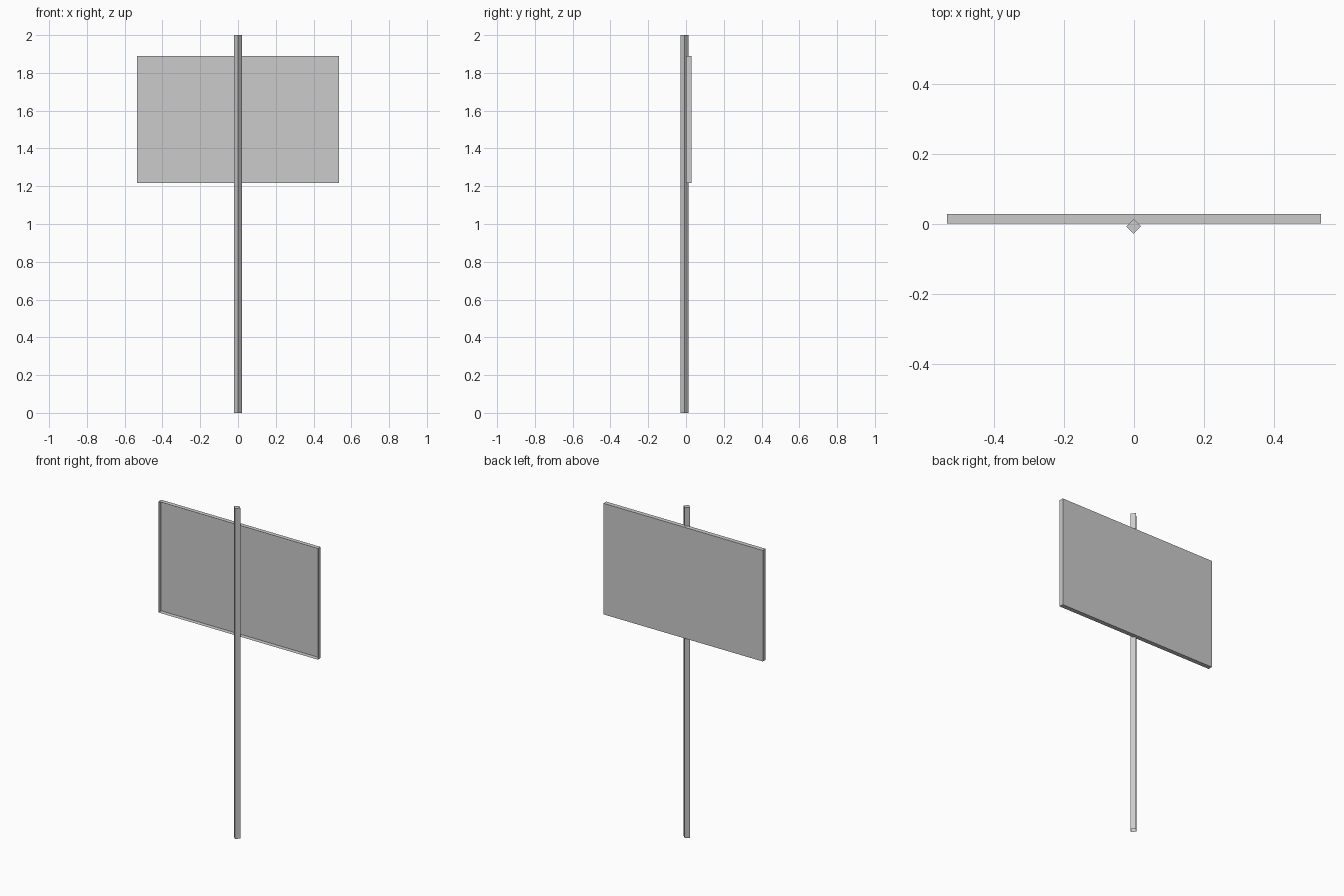
import bpy, bmesh

if "Cube" in bpy.data.objects:
    bpy.data.objects.remove(bpy.data.objects["Cube"])


def mesh_object(name, bm):
    mesh = bpy.data.meshes.new(name)
    bm.to_mesh(mesh)
    bm.free()
    obj = bpy.data.objects.new(name, mesh)
    bpy.context.collection.objects.link(obj)
    return obj


# Square post turned 45 degrees, a corner towards the viewer; its foot is open
bm = bmesh.new()
bmesh.ops.create_cone(bm, cap_ends=True, segments=4, radius1=0.021, radius2=0.021, depth=2)
bm.normal_update()
bmesh.ops.delete(bm, geom=[f for f in bm.faces if f.normal.z < -0.9], context='FACES_ONLY')
post = mesh_object("post", bm)
post.location = (-0.001, -0.007, 1)

# Sign board: shallow pan whose open side faces the post
bm = bmesh.new()
bmesh.ops.create_cube(bm, size=1)
bm.normal_update()
bmesh.ops.delete(bm, geom=[f for f in bm.faces if f.normal.y < -0.9], context='FACES_ONLY')
board = mesh_object("sign_board", bm)
board.scale = (1.067, 0.027, 0.672)
board.location = (0, 0.0145, 1.553)
